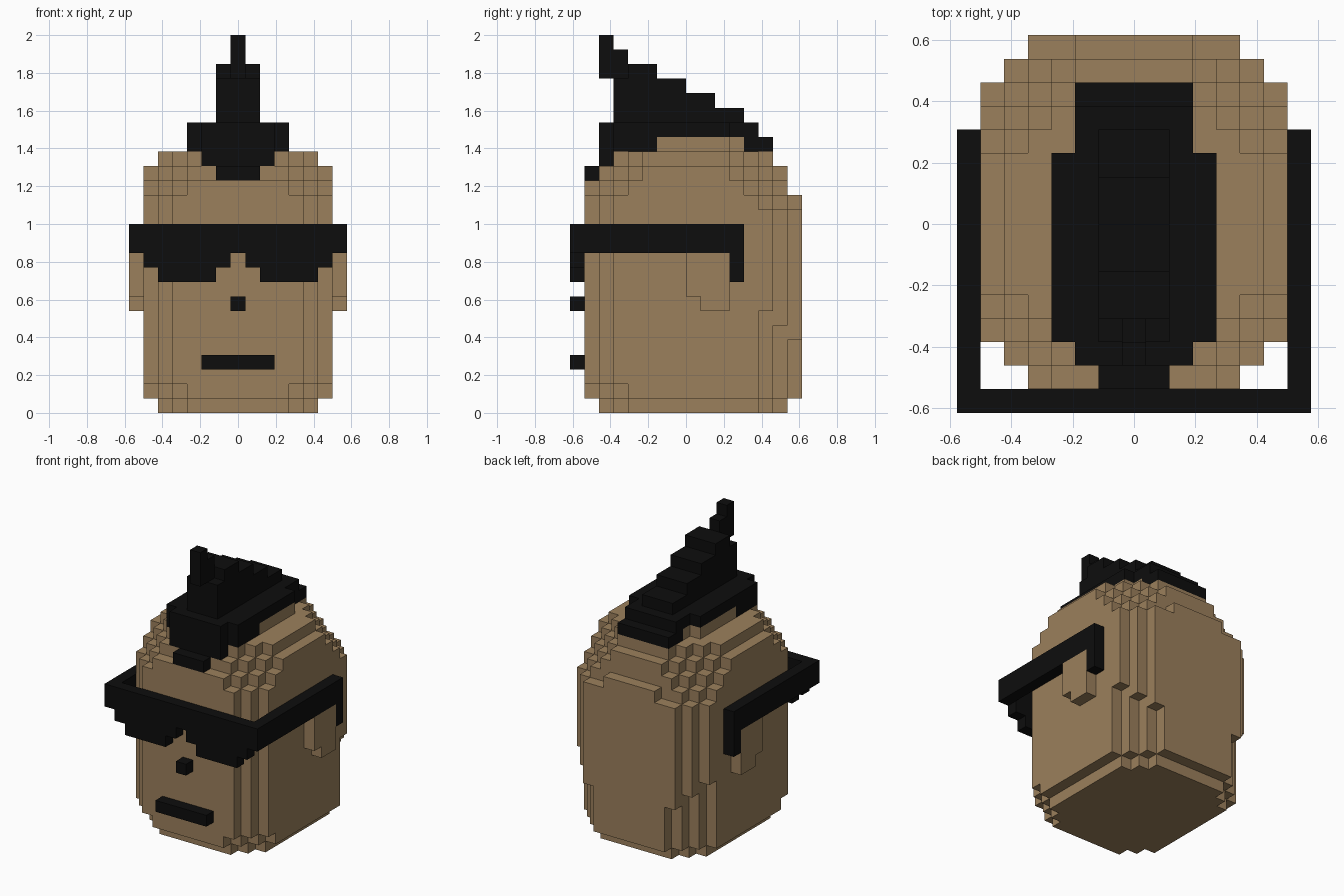
import bpy
import bmesh
from mathutils import Vector

cube = bpy.data.objects.get("Cube")
if cube:
    bpy.data.objects.remove(cube, do_unlink=True)

UNIT = 2 / 26  # edge of one block


def material(name, color):
    m = bpy.data.materials.new(name)
    m.use_nodes = True
    m.diffuse_color = color
    bsdf = m.node_tree.nodes["Principled BSDF"]
    bsdf.inputs["Base Color"].default_value = color
    bsdf.inputs["Roughness"].default_value = 0.9
    return m


skin = material("tan_skin", (0.33, 0.216, 0.107, 1))
black = material("matte_black", (0.004, 0.004, 0.004, 1))


def box(x0, x1, y0, y1, z0, z1):
    """Blocks filling a box; x counts columns from the centre one."""
    return {(x, y, z) for x in range(x0, x1 + 1)
            for y in range(y0, y1) for z in range(z0, z1)}


def centred(half, y0, y1, z0, z1):
    return box(-half, half, y0, y1, z0, z1)


def mirrored(cells):
    return cells | {(-x, y, z) for x, y, z in cells}


def build(name, cells, mat):
    """Skin the outside of a set of blocks and merge coplanar faces."""
    bm = bmesh.new()
    for cell in cells:
        for axis in range(3):
            for side in (-1, 1):
                step = Vector((0, 0, 0))
                step[axis] = side
                near = Vector(cell) + step
                if tuple(int(c) for c in near) in cells:
                    continue
                u, v = Vector((0, 0, 0)), Vector((0, 0, 0))
                u[(axis + 1) % 3] = 0.5
                v[(axis + 2) % 3] = 0.5 * side
                mid = Vector(cell) + Vector((0, 0.5, 0.5)) + step / 2
                ring = (mid - u - v, mid + u - v, mid + u + v, mid - u + v)
                bm.faces.new([bm.verts.new(p * UNIT) for p in ring])
    bmesh.ops.remove_doubles(bm, verts=bm.verts, dist=0.001)
    bmesh.ops.dissolve_limit(bm, angle_limit=0.01, verts=bm.verts, edges=bm.edges)
    mesh = bpy.data.meshes.new(name)
    bm.to_mesh(mesh)
    bm.free()
    mesh.materials.append(mat)
    obj = bpy.data.objects.new(name, mesh)
    bpy.context.collection.objects.link(obj)
    return obj


# Head: each layer is (bottom, top, widest half width, front steps, back steps)
layers = [
    (0, 1, 5, (-4, -5, -6), (5, 6, 7)),
    (1, 2, 6, (-4, -5, -6, -7), (5, 6, 7, 8)),
    (2, 5, 6, (-5, -6, -7, -7), (5, 6, 7, 8)),
    (5, 6, 6, (-5, -6, -7), (5, 6, 8)),
    (6, 7, 6, (-5, -6, -7), (5, 7, 8)),
    (7, 14, 6, (-5, -6, -7), (6, 7, 8)),
    (14, 15, 6, (-5, -6, -7, -7, -7), (5, 6, 7, 7, 8)),
    (15, 16, 6, (-4, -5, -6, -7), (4, 5, 6, 7)),
    (16, 17, 6, (-3, -4, -5, -6, -6), (3, 4, 5, 6, 7)),
    (17, 18, 5, (-3, -4, -5, -5), (3, 4, 5, 6)),
    (18, 19, 3, (-2, -2), (3, 4)),
]
head = set()
for z0, z1, half, fronts, backs in layers:
    for i, (y0, y1) in enumerate(zip(fronts, backs)):
        head |= centred(half - i, y0, y1, z0, z1)
build("head", head, skin)

# Ears
ear = box(7, 7, 0, 3, 8, 11) | box(7, 7, 1, 3, 7, 8)
build("ears", mirrored(ear), skin)

# Hair: fringe, flat cap and a crest that climbs towards the front
hair = centred(1, -7, -6, 16, 17) | centred(2, -6, -5, 17, 20)
hair |= centred(3, -5, -2, 18, 20) | centred(3, -2, 3, 19, 20)
hair |= centred(2, 3, 5, 19, 20) | centred(2, 4, 6, 18, 19)
for i in range(4):
    hair |= centred(1, 2 - 2 * i, 4 - 2 * i, 20, 21 + i)
hair |= centred(1, -5, -4, 20, 23) | centred(0, -5, -4, 23, 25)
hair |= centred(0, -6, -5, 23, 26)
build("hair_crest", hair, black)

# Sunglasses: brow bar, stepped lenses, temples with hooked ends
glasses = centred(7, -8, -7, 11, 13)
half_frame = box(1, 6, -8, -7, 10, 11) | box(2, 5, -8, -7, 9, 10)
half_frame |= box(7, 7, -8, 4, 11, 13) | box(7, 7, 3, 4, 9, 11)
# the outer lens corner is one block short of the temple
half_frame -= box(6, 6, -8, -7, 9, 10)
build("sunglasses", glasses | mirrored(half_frame), black)

# Nose and mouth
build("nose", centred(0, -8, -7, 7, 8), black)
build("mouth", centred(2, -8, -7, 3, 4), black)
